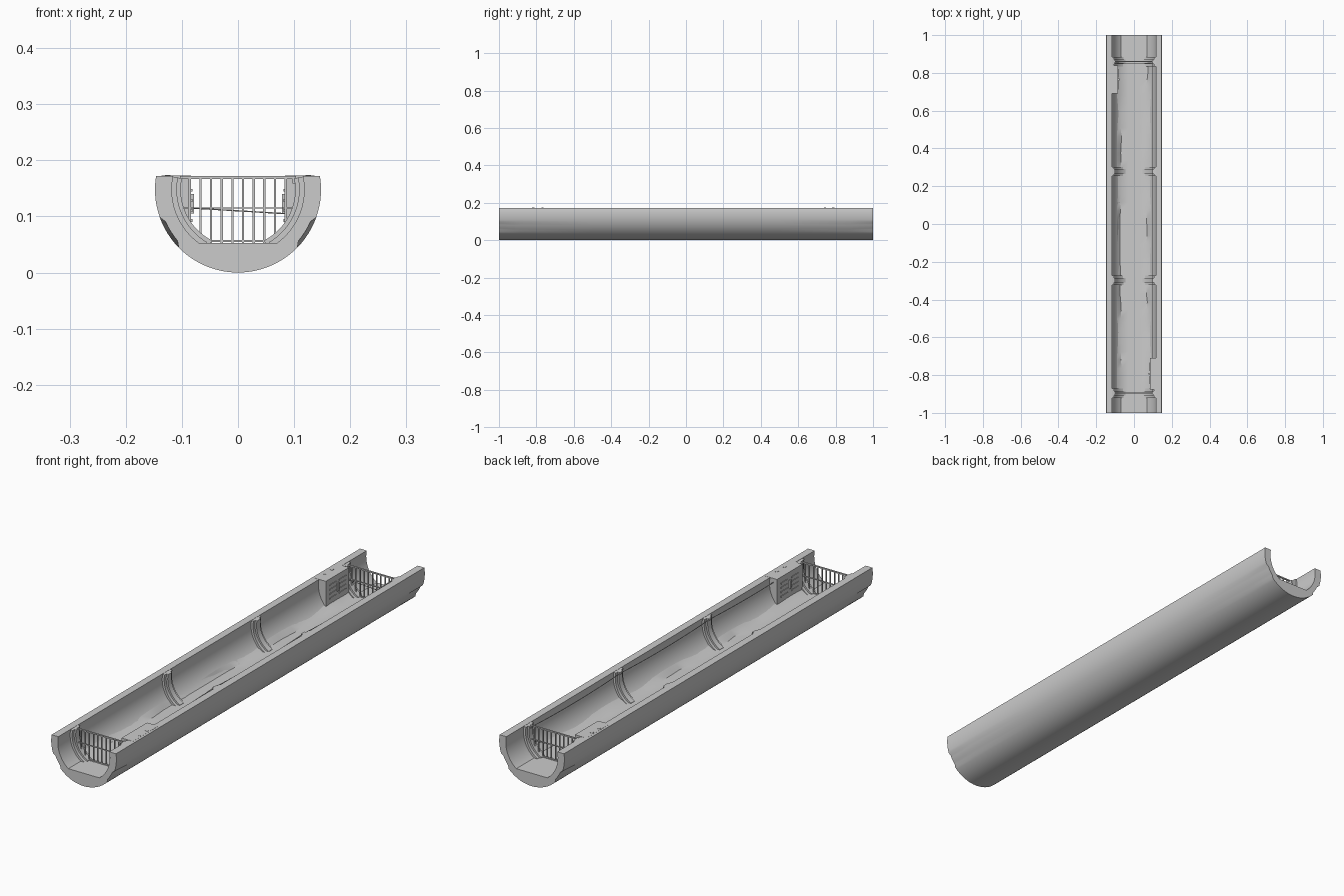
import bpy, bmesh, math, random
from mathutils import Vector

if "Cube" in bpy.data.objects:
    bpy.data.objects.remove(bpy.data.objects["Cube"])

random.seed(4)
CZ, TOP, FLOOR = 0.148, 0.172, 0.053
R_OUT, R_IN = 0.148, 0.118
RIBS = (-0.895, -0.298, 0.278, 0.86)


def finish(name, bm, smooth=True):
    bmesh.ops.recalc_face_normals(bm, faces=bm.faces)
    me = bpy.data.meshes.new(name)
    bm.to_mesh(me)
    bm.free()
    ob = bpy.data.objects.new(name, me)
    bpy.context.collection.objects.link(ob)
    if smooth:
        bpy.ops.object.select_all(action='DESELECT')
        ob.select_set(True)
        bpy.context.view_layer.objects.active = ob
        bpy.ops.object.shade_smooth_by_angle(angle=math.radians(35))
    return ob


def loft(name, sections, closed=True, smooth=True):
    """Skin lists of 3D points; closed sections pair outer and inner halves for caps."""
    bm = bmesh.new()
    rings = [[bm.verts.new(p) for p in s] for s in sections]
    n = len(rings[0])
    for a, b in zip(rings, rings[1:]):
        for i in range(n if closed else n - 1):
            j = (i + 1) % n
            bm.faces.new((a[i], a[j], b[j], b[i]))
    if closed:
        for r in (rings[0], rings[-1]):
            for i in range(n // 2 - 1):
                bm.faces.new((r[i], r[i + 1], r[n - 2 - i], r[n - 1 - i]))
    return finish(name, bm, smooth)


def add_box(bm, x0, x1, y0, y1, z0, z1):
    vs = bmesh.ops.create_cube(bm, size=1)['verts']
    for v in vs:
        v.co = Vector(((x0 + x1) / 2 + v.co.x * (x1 - x0), (y0 + y1) / 2 + v.co.y * (y1 - y0),
                       (z0 + z1) / 2 + v.co.z * (z1 - z0)))


def arc(r, a0, a1, n):
    return [(r * math.cos(a0 + (a1 - a0) * i / n), CZ + r * math.sin(a0 + (a1 - a0) * i / n))
            for i in range(n + 1)]


def rim(r):
    return math.asin((TOP - CZ) / r)


# Half-pipe shell with a flat floor; outer flanks shaved at the two ends
def shell_section(y):
    outer = arc(R_OUT, rim(R_OUT), -math.pi - rim(R_OUT), 48)
    if abs(y) > 0.99:
        for i, (x, z) in enumerate(outer):
            drop = math.degrees(math.asin((CZ - z) / R_OUT))
            if 23 < drop < 44:
                outer[i] = (x * 0.955, CZ + (z - CZ) * 0.955)
    low = -math.asin((CZ - FLOOR) / R_IN)
    right = arc(R_IN, rim(R_IN), low, 18)
    w = right[-1][0]
    inner = right + [(w - 2 * w * i / 12, FLOOR) for i in range(1, 12)]
    inner += [(-x, z) for x, z in reversed(right)]
    return [(x, y, z) for x, z in outer + inner[::-1]]


loft("tunnel_shell", [shell_section(y) for y in (-1, -0.88, -0.5, 0, 0.5, 0.88, 1)])


# Stepped ribs on both walls
def rib(name, y, r, half, side):
    low = -math.asin((CZ - FLOOR) / (r + 0.001)) if r > CZ - FLOOR else -1.2
    low = max(low, -1.1)
    top = rim(R_IN) - 0.01
    out = arc(R_IN + 0.004, top, low, 16)
    inn = arc(r, top, low, 16)
    loft(name, [[(side * x, yy, z) for x, z in out + inn[::-1]] for yy in (y - half, y + half)])


for k, y in enumerate(RIBS):
    for side, tag in ((-1, "left"), (1, "right")):
        rib(f"rib_base_{tag}_{k}", y, 0.109, 0.025, side)
        rib(f"rib_ridge_{tag}_{k}", y, 0.102, 0.012, side)

# Uneven sediment along the floor between the gates
rows = []
left = right = 0.067
for i in range(41):
    y = -0.895 + 1.755 * i / 40
    left += random.uniform(-0.006, 0.006) + (0.067 - left) * 0.2
    right += random.uniform(-0.006, 0.006) + (0.067 - right) * 0.2
    crest = 0.066 + 0.004 * math.sin(i * 0.7)
    rows.append([(-0.09, y, crest + 0.006), (-left, y, 0.0555), (-0.03, y, 0.0545), (0, y, 0.054),
                 (0.03, y, 0.0545), (right, y, 0.0555), (0.09, y, crest + 0.006)])
loft("floor_sediment", rows, closed=False)

# Barred gates
for name, y in (("front_gate", RIBS[0]), ("back_gate", RIBS[-1])):
    bm = bmesh.new()
    for i in range(10):
        x = -0.086 + 0.019 * i
        add_box(bm, x - 0.002, x + 0.002, y - 0.002, y + 0.002, 0.05, 0.171)
    for z, h in ((0.1695, 0.0025), (0.115, 0.0012), (0.056, 0.002)):
        add_box(bm, -0.103, 0.103, y - 0.003, y + 0.003, z - h, z + h)
    gate = finish(name, bm, False)


# Round rods and cables
def tube(name, pts, r):
    cu = bpy.data.curves.new(name, 'CURVE')
    cu.dimensions = '3D'
    cu.bevel_depth = r
    cu.bevel_resolution = 1
    sp = cu.splines.new('POLY')
    sp.points.add(len(pts) - 1)
    for p, co in zip(sp.points, pts):
        p.co = (*co, 1)
    ob = bpy.data.objects.new(name, cu)
    bpy.context.collection.objects.link(ob)


tube("gate_crossrod", [(-0.1, 0.85, 0.116), (0.1, 0.85, 0.104)], 0.0013)

# Sagging cable on the right wall, clipped at each rib
cable = []
for a, b in zip(RIBS, RIBS[1:]):
    for i in range(13):
        t = i / 12
        cable.append((0.1, a + (b - a) * t, 0.163 - 0.03 * t * (1 - t)))
tube("wall_cable", cable, 0.0015)
bm = bmesh.new()
for y in RIBS:
    add_box(bm, 0.097, 0.106, y - 0.005, y + 0.005, 0.159, 0.167)
finish("cable_clips", bm, False)

# Louvred service cabinets set into opposite walls
for tag, s, y0, y1 in (("left", -1, 0.69, 0.84), ("right", 1, -0.875, -0.71)):
    prof = [(0.136, 0.1725), (0.136, 0.11), (0.115, 0.08), (0.09, 0.06), (0.084, 0.066), (0.084, 0.1725)]
    loft(f"cabinet_{tag}", [[(s * x, y, z) for x, z in prof] for y in (y0, y1)], smooth=False)
    bm = bmesh.new()
    for col in (0.3, 0.72):
        yc = y0 + (y1 - y0) * col
        for i in range(4):
            z = 0.09 + 0.018 * i
            add_box(bm, *sorted((s * 0.0815, s * 0.085)), yc - 0.022, yc + 0.022, z, z + 0.005)
    finish(f"cabinet_louvres_{tag}", bm, False)
    bm = bmesh.new()
    yc = (y0 + y1) / 2
    add_box(bm, *sorted((s * 0.078, s * 0.085)), yc - 0.004, yc + 0.004, 0.105, 0.14)
    for f in (0.35, 0.65):
        yy = y0 + (y1 - y0) * f
        add_box(bm, *sorted((s * 0.12, s * 0.13)), yy - 0.006, yy + 0.006, 0.17, 0.1735)
    finish(f"cabinet_handle_{tag}", bm, False)
